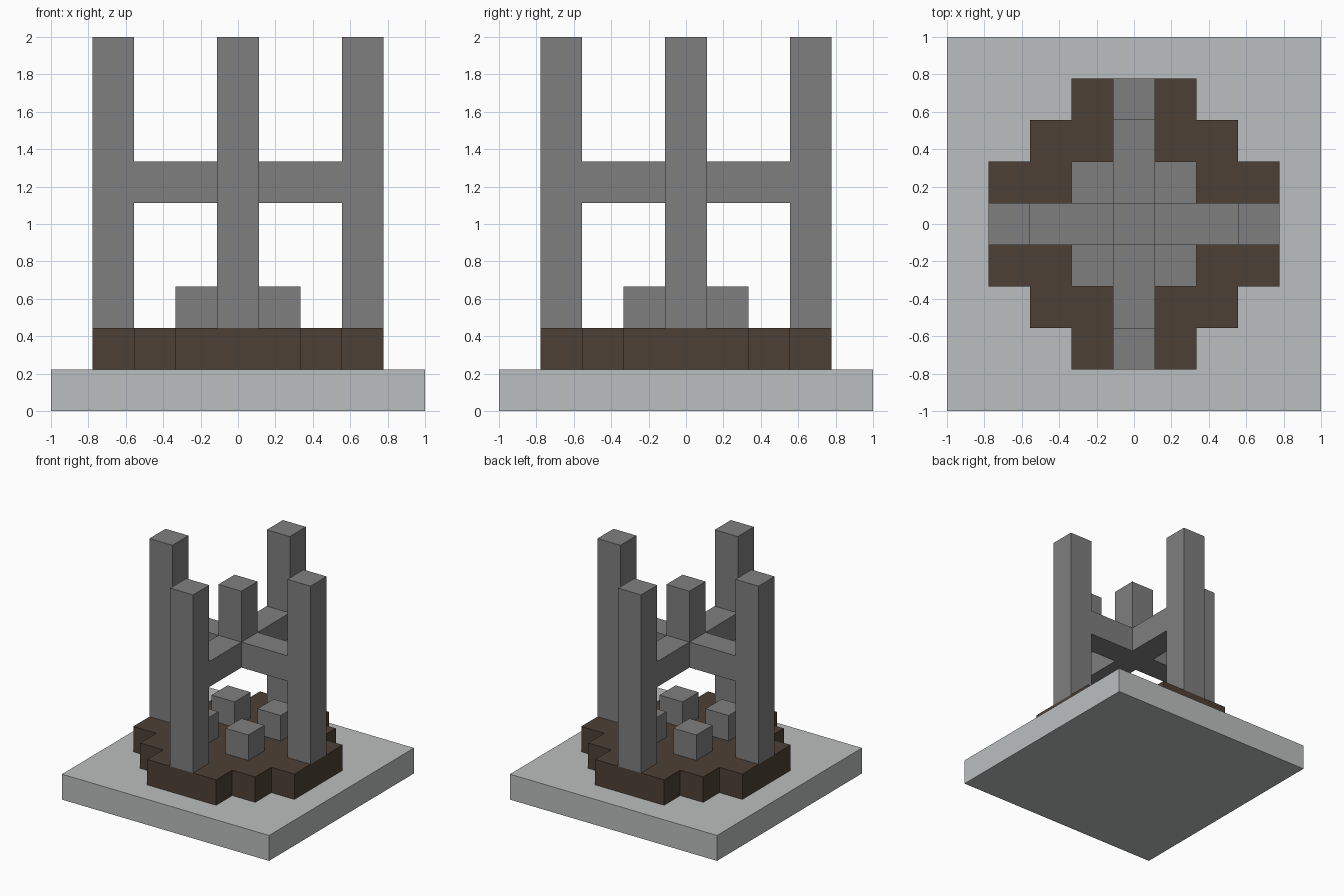
import bpy
import bmesh

cube = bpy.data.objects.get("Cube")
if cube:
    bpy.data.objects.remove(cube, do_unlink=True)

U = 2 / 9  # one block


def material(name, rgb):
    mat = bpy.data.materials.new(name)
    mat.use_nodes = True
    mat.diffuse_color = (*rgb, 1)
    mat.node_tree.nodes["Principled BSDF"].inputs["Base Color"].default_value = (*rgb, 1)
    return mat


pale_stone = material("pale stone", (0.50, 0.52, 0.52))
dark_earth = material("dark earth", (0.076, 0.051, 0.036))
grey_stone = material("grey stone", (0.212, 0.212, 0.212))


def prism(name, outline, bottom, top, mat):
    """Extrude a counter-clockwise outline, measured in blocks, upwards."""
    bm = bmesh.new()
    base = bm.faces.new([bm.verts.new((x * U, y * U, bottom * U)) for x, y in outline])
    walls = bmesh.ops.extrude_face_region(bm, geom=[base], use_keep_orig=True)
    verts = [g for g in walls["geom"] if isinstance(g, bmesh.types.BMVert)]
    bmesh.ops.translate(bm, verts=verts, vec=(0, 0, (top - bottom) * U))
    bmesh.ops.recalc_face_normals(bm, faces=bm.faces)
    mesh = bpy.data.meshes.new(name)
    bm.to_mesh(mesh)
    bm.free()
    mesh.materials.append(mat)
    obj = bpy.data.objects.new(name, mesh)
    bpy.context.collection.objects.link(obj)
    return obj


def rect(x, y, w, d):
    """Rectangle outline of width w and depth d around (x, y)."""
    return [(x + i * w / 2, y + j * d / 2) for i, j in ((-1, -1), (1, -1), (1, 1), (-1, 1))]


def four_fold(points):
    """Close an outline by repeating a quarter of it around the centre."""
    outline = []
    for _ in range(4):
        outline += points
        points = [(-y, x) for x, y in points]
    return outline


# Square slab and stepped round mound
prism("base_slab", rect(0, 0, 9, 9), 0, 1, pale_stone)
steps = [(3.5, -1.5), (3.5, 1.5), (2.5, 1.5), (2.5, 2.5), (1.5, 2.5)]
prism("earth_mound", four_fold(steps), 1, 2, dark_earth)

# Pillars with arms reaching to the centre
for side, x, y in (("left", 1, 0), ("right", -1, 0), ("back", 0, 1), ("front", 0, -1)):
    prism(side + "_pillar", rect(3 * x, 3 * y, 1, 1), 2, 9, grey_stone)
    arm = rect(1.5 * x, 1.5 * y, 1 + abs(x), 1 + abs(y))
    prism(side + "_crossbeam", arm, 5, 6, grey_stone)

# Post rising from the crossing
prism("centre_post", rect(0, 0, 1, 1), 5, 8, grey_stone)

# Low blocks around the middle of the mound
for x, side in ((1, "left"), (-1, "right")):
    for y, end in ((1, "back"), (-1, "front")):
        prism(f"{end}_{side}_block", rect(x, y, 1, 1), 2, 3, grey_stone)
